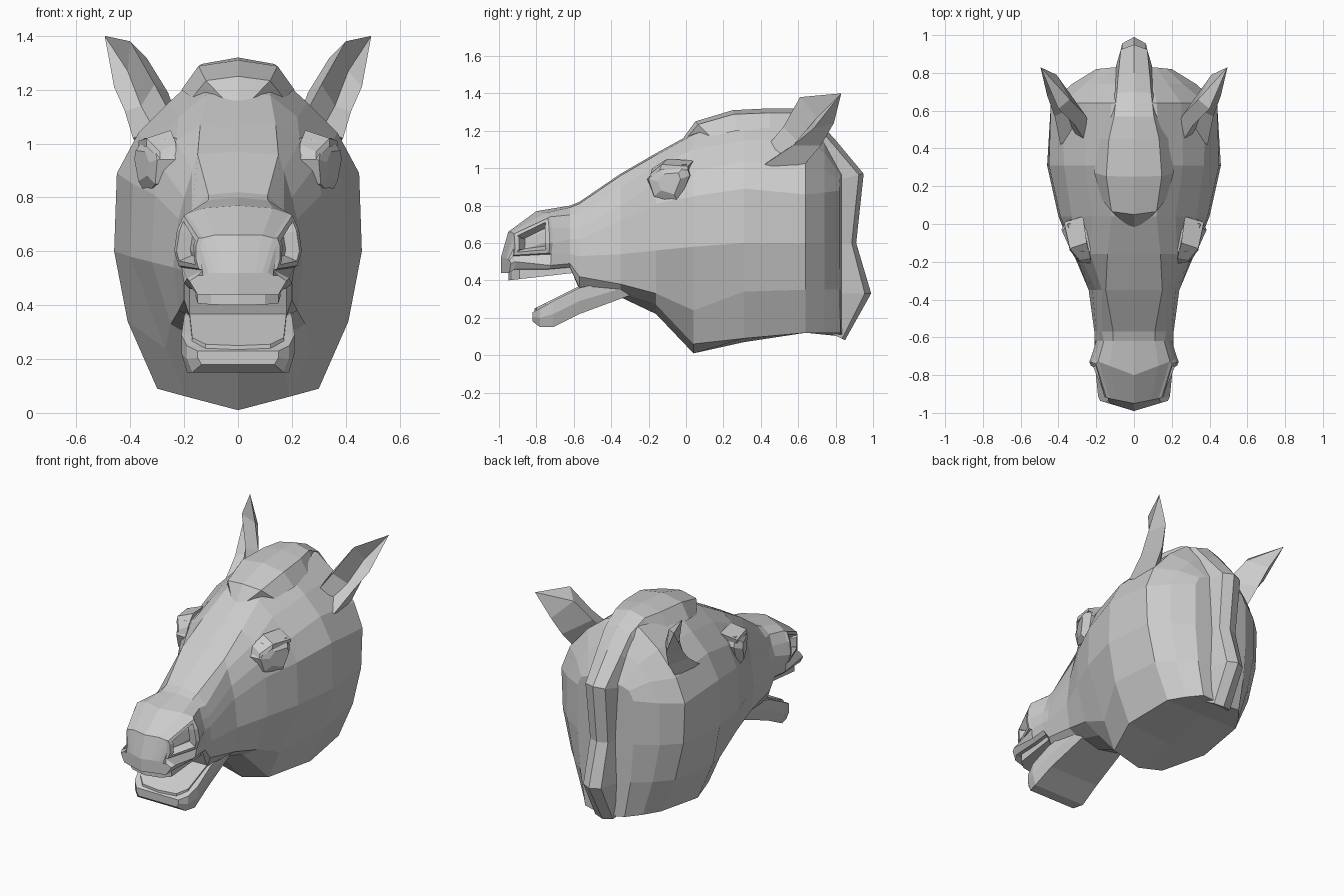
import bpy, bmesh
from mathutils import Vector

cube = bpy.data.objects.get("Cube")
if cube:
    bpy.data.objects.remove(cube, do_unlink=True)

grey = bpy.data.materials.new("plain_grey")
grey.use_nodes = True
grey.diffuse_color = (0.6, 0.6, 0.6, 1)
grey.node_tree.nodes["Principled BSDF"].inputs["Base Color"].default_value = grey.diffuse_color


def finish(name, bm):
    """Turn a bmesh of the left half into a mirrored, flat shaded object."""
    bmesh.ops.recalc_face_normals(bm, faces=bm.faces)
    mesh = bpy.data.meshes.new(name)
    bm.to_mesh(mesh)
    bm.free()
    mesh.materials.append(grey)
    part = bpy.data.objects.new(name, mesh)
    bpy.context.collection.objects.link(part)
    mirror = part.modifiers.new("mirror", 'MIRROR')
    mirror.use_clip = True
    mirror.merge_threshold = 0.001
    return part


def loft(rings, closed=False, cap=True):
    """Skin a row of equally long rings, given in hundredths of a unit."""
    bm = bmesh.new()
    rows = [[bm.verts.new(Vector(p) / 100) for p in ring] for ring in rings]
    count = len(rows[0])
    grid = []
    for a, b in zip(rows, rows[1:]):
        strip = []
        for i in range(count if closed else count - 1):
            j = (i + 1) % count
            strip.append(bm.faces.new((a[i], a[j], b[j], b[i])))
        grid.append(strip)
    if cap:
        bm.faces.new(rows[0])
        bm.faces.new(rows[-1])
    return bm, grid


def section(y, slant, top, bottom, *side):
    """Half cross-section: top centre, points down the side, bottom centre."""
    pairs = [(0, top), *zip(side[::2], side[1::2]), (0, bottom)]
    return [(x, y + slant * x, z) for x, z in pairs]


# Neck and skull, from the nape forward: y, slant, top, bottom, side points
skull = [
    (84, -.1, 97, 10, 8, 97, 12, 96, 17, 94, 20, 88, 20, 60, 18, 35, 14, 12),
    (74, 0, 114, 11, 10, 113, 18, 108, 26, 99, 33, 87, 33, 60, 28, 35, 21, 12),
    (64, 0, 127, 12, 12, 126, 25, 116, 38, 101, 44, 86, 43, 60, 37, 35, 27, 12),
    (31, 0, 128, 7, 14, 126, 26, 115, 37, 104, 45, 89, 46, 60, 41, 34, 30, 9),
    (4, 0, 119, 1, 12, 118, 22, 110, 33, 98, 39, 85, 40, 58, 27, 24, 19, 6),
    (-16, 0, 108, 22, 14, 107, 23, 101, 29, 92, 31, 81, 32, 56, 25, 33, 15, 27),
    (-35, 0, 97, 31, 15, 96, 17, 90, 20, 80, 22, 72, 24, 54, 22, 38, 14, 33),
]

# Nose and upper jaw, ending in a pointed lip
muzzle = [
    (-57, 0, 82, 35, 11, 81, 17, 75, 19, 68, 20, 62, 21, 53, 20, 42, 18, 36),
    (-62, 0, 80, 47, 11, 79, 16, 75, 18, 68, 20, 62, 21, 54, 20, 49, 18, 47),
    (-80, .38, 77, 45, 13, 76, 19, 74, 22, 68, 23, 60, 21, 54, 20, 48, 18, 46),
    (-95, .2, 66, 45, 9, 66, 13, 65, 14, 62, 14, 57, 13, 53, 19, 50, 17, 46),
    (-99, .3, 52, 44, 6, 52, 9, 52, 11, 52, 13, 51, 15, 51, 18, 49, 15, 44),
]
bm, grid = loft([section(*row) for row in skull + muzzle])

# Nostrils: raised rim around a sunken hollow
nostril = grid[len(skull) + 2][2:5]
bmesh.ops.recalc_face_normals(bm, faces=bm.faces)
for thickness, depth in ((0.012, 0.012), (0.025, 0), (0.012, -0.05)):
    bmesh.ops.inset_region(bm, faces=nostril, thickness=thickness, depth=depth)

# The halves join at the centre plane, so faces lying in it are dropped
inner = [f for f in bm.faces if all(abs(v.co.x) < 1e-5 for v in f.verts)]
bmesh.ops.delete(bm, geom=inner, context='FACES')
finish("head", bm)

# Lower jaw: y, top, bottom, half width
jaw = [
    (-30, 42, 32, 17),
    (-57, 36, 22, 20),
    (-71, 29, 15, 21),
    (-78, 25, 15, 19),
    (-82, 23, 18, 15),
]
bm, grid = loft([[(0, y, t), (w, y, t), (w, y, (t + b) / 2),
                  (w * 0.9, y, b), (0, y, b)] for y, t, b, w in jaw])
finish("lower_jaw", bm)


def tooth_row(name, outline, height, front, back):
    """Solid arch plate; its base rises from the front to the back."""
    y0, y1 = outline[0][1], outline[-1][1]
    layers = []
    for lift in (0, height):
        layers.append([(x, y, front + (back - front) * (y - y0) / (y1 - y0) + lift)
                       for x, y in outline])
    bm, _ = loft(layers)
    return finish(name, bm)


tooth_row("upper_teeth", [(0, -95), (10, -93), (15, -89), (16, -60), (0, -60)], 6, 40, 44)
tooth_row("lower_teeth", [(0, -81), (12, -80), (17, -75), (18, -57), (0, -57)], 2, 23, 35)

# Forelock and mane: y, z, half width, then the inward step in y and z
mane = [
    (-3, 114, 3, 4, -4),
    (5, 125, 17, 8, -8),
    (25, 131, 21, 2, -11),
    (45, 132, 19, 0, -12),
    (57, 132, 15, 0, -12),
    (70, 126, 13, -3, -12),
    (80, 115, 12, -9, -9),
    (95, 97, 10, -13, -3),
    (91, 60, 9, -12, 0),
    (99, 33, 9, -17, 0),
    (85, 8, 9, -8, 4),
]
bm, grid = loft([[(0, y, z), (w * 0.7, y + dy * 0.2, z + dz * 0.2),
                  (w, y + dy, z + dz), (0, y + dy, z + dz)]
                 for y, z, w, dy, dz in mane])
finish("mane", bm)

# Ears: front edge, inner back, rear, outer edge and hollow at four heights
tip = (49.5, 83, 140)
ear = [
    [(24, 41, 109), (22, 50, 108), (36, 60, 98), (39, 42, 102), (31, 46, 105)],
    [(31, 52, 122), (26, 58, 119), (38, 72, 112), (42, 57, 112), (36, 60, 114)],
    [(40, 61, 138), (34, 66, 132), (41, 79, 124), (46, 68, 121), (41, 70, 127)],
    [tip] * 5,
]
bm, grid = loft(ear, closed=True)
bmesh.ops.remove_doubles(bm, verts=bm.verts, dist=0.0005)
finish("ear", bm)

# Eyes: a faceted lid outline that shrinks outward to a flat ball
lid = [(-20, 94), (-14, 101), (0, 102), (2, 96), (-4, 81), (-17, 85)]
bm, grid = loft([[(x + y * 0.25, -9 + (y + 9) * s, 92 + (z - 92) * s) for y, z in lid]
                 for x, s in ((26, 1.1), (35, 1), (38, 0.55))], closed=True)
finish("eye", bm)

# Brows: a slanted ledge over each eye
bm, grid = loft([
    [(23, -20, 94), (29, -20, 94), (29, -19, 97), (23, -18, 100)],
    [(24, -13, 99), (34, -14, 99), (34, -13, 102), (25, -10, 105)],
    [(27, 2, 99), (37, 1, 99), (37, 1, 101), (27, 4, 104)],
], closed=True)
finish("brow", bm)
